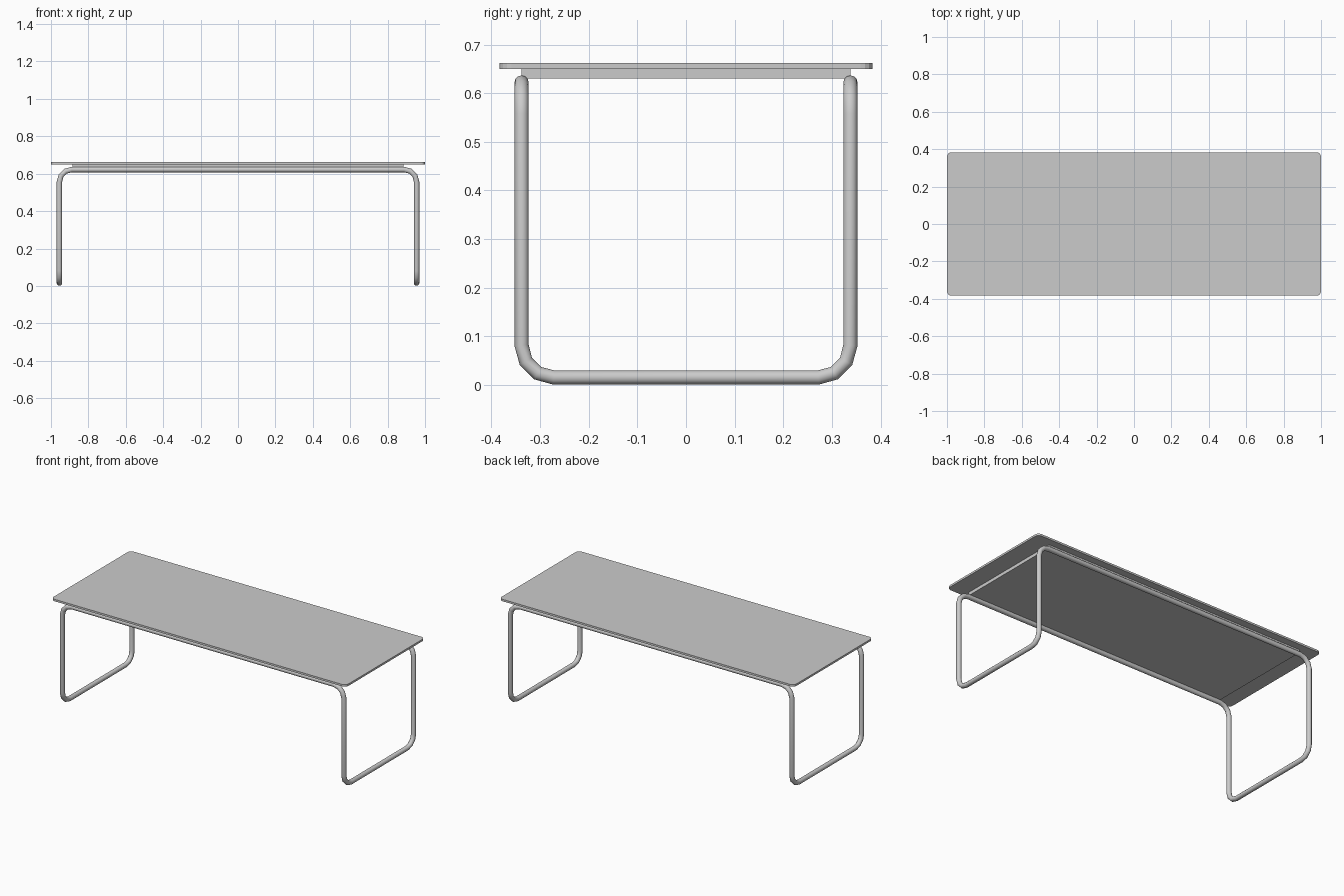
import bpy, bmesh
from math import sin, cos, pi
from mathutils import Vector

cube = bpy.data.objects.get("Cube")
if cube:
    bpy.data.objects.remove(cube, do_unlink=True)

# One light grey for the whole table
grey = bpy.data.materials.new("light grey")
grey.use_nodes = True
colour = (0.6, 0.6, 0.6, 1)
grey.diffuse_color = colour
grey.node_tree.nodes["Principled BSDF"].inputs["Base Color"].default_value = colour


def slab(name, half_x, half_y, z0, z1, radius=0.0, steps=4):
    """Flat board, with rounded corners when a radius is given."""
    bm = bmesh.new()
    outline = []
    for i, (sx, sy) in enumerate([(1, 1), (-1, 1), (-1, -1), (1, -1)]):
        cx, cy = sx * (half_x - radius), sy * (half_y - radius)
        for k in range(steps + 1 if radius else 1):
            a = (i + k / steps) * pi / 2
            outline.append(bm.verts.new((cx + radius * cos(a), cy + radius * sin(a), z0)))
    base = bm.faces.new(outline)
    top = bmesh.ops.extrude_face_region(bm, geom=[base])["geom"]
    bmesh.ops.translate(bm, verts=[v for v in top if isinstance(v, bmesh.types.BMVert)],
                        vec=(0, 0, z1 - z0))
    bmesh.ops.recalc_face_normals(bm, faces=bm.faces)
    mesh = bpy.data.meshes.new(name)
    bm.to_mesh(mesh)
    bm.free()
    mesh.materials.append(grey)
    obj = bpy.data.objects.new(name, mesh)
    bpy.context.collection.objects.link(obj)
    return obj


def rounded_loop(corners, radius, steps):
    """Replace every corner of a closed right-angled path with an arc."""
    path = []
    for i, c in enumerate(corners):
        u = (corners[i - 1] - c).normalized() * radius
        v = (corners[(i + 1) % len(corners)] - c).normalized() * radius
        for k in range(steps + 1):
            a = k / steps * pi / 2
            path.append(c + u * (1 - sin(a)) + v * (1 - cos(a)))
    return path


# Boards
slab("tabletop", 1.0, 0.383, 0.65, 0.662, radius=0.024)
slab("under_panel", 0.885, 0.338, 0.63, 0.65)

# Single bent tube: two top rails joined by a U-shaped leg at each end
X, Y, LOW, HIGH, TUBE = 0.955, 0.338, 0.0155, 0.622, 0.0145
corners = [Vector(p) for p in [
    (-X, -Y, HIGH), (X, -Y, HIGH), (X, -Y, LOW), (X, Y, LOW),
    (X, Y, HIGH), (-X, Y, HIGH), (-X, Y, LOW), (-X, -Y, LOW)]]
path = rounded_loop(corners, 0.066, 3)
curve = bpy.data.curves.new("tube_frame", "CURVE")
curve.dimensions = "3D"
curve.bevel_depth = TUBE
curve.bevel_resolution = 4
spline = curve.splines.new("POLY")
spline.points.add(len(path) - 1)
for point, p in zip(spline.points, path):
    point.co = (*p, 1)
spline.use_cyclic_u = True
curve.materials.append(grey)
frame = bpy.data.objects.new("tube_frame", curve)
bpy.context.collection.objects.link(frame)

# Turn the tube into a smooth mesh
bpy.ops.object.select_all(action="DESELECT")
frame.select_set(True)
bpy.context.view_layer.objects.active = frame
bpy.ops.object.convert(target="MESH")
bpy.ops.object.shade_smooth_by_angle(angle=pi / 4)
